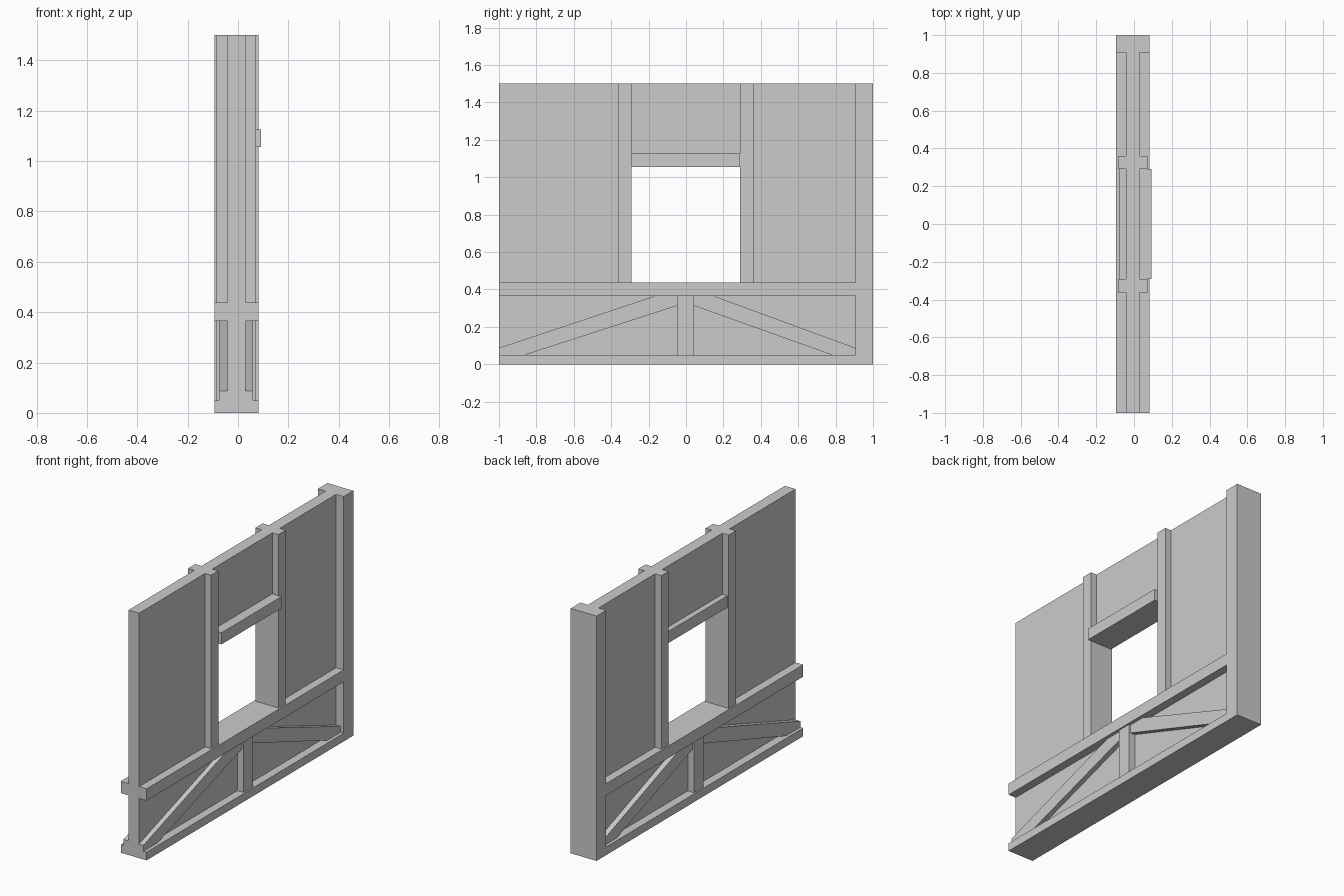
import bpy
import bmesh

# Remove the default cube only
cube = bpy.data.objects.get("Cube")
if cube:
    bpy.data.objects.remove(cube, do_unlink=True)

# Single plain material
COLOUR = (0.6, 0.6, 0.6, 1.0)
grey = bpy.data.materials.new("plain_grey")
grey.use_nodes = True
grey.diffuse_color = COLOUR
grey.node_tree.nodes["Principled BSDF"].inputs["Base Color"].default_value = COLOUR


def slab(name, x_range, outline):
    """Extrude a (y, z) outline across the wall thickness."""
    x0, x1 = x_range
    bm = bmesh.new()
    face = bm.faces.new([bm.verts.new((x0, y, z)) for y, z in outline])
    moved = bmesh.ops.extrude_face_region(bm, geom=[face])["geom"]
    verts = [g for g in moved if isinstance(g, bmesh.types.BMVert)]
    bmesh.ops.translate(bm, verts=verts, vec=(x1 - x0, 0, 0))
    bmesh.ops.recalc_face_normals(bm, faces=bm.faces)
    mesh = bpy.data.meshes.new(name)
    bm.to_mesh(mesh)
    bm.free()
    mesh.materials.append(grey)
    obj = bpy.data.objects.new(name, mesh)
    bpy.context.collection.objects.link(obj)
    return obj


def beam(name, x_range, y0, y1, z0, z1):
    return slab(name, x_range, [(y0, z0), (y1, z0), (y1, z1), (y0, z1)])


# Thickness ranges of the layers
PANEL = (-0.042, 0.03)
BRACE = (-0.075, 0.06)
STUD = (-0.085, 0.071)
FRAME = (-0.094, 0.081)
LINTEL = (-0.077, 0.092)

# Key positions along the wall and up it
END, POST, TOP = -1.0, 0.907, 1.5
WIN_A, WIN_B, STUD_W = -0.292, 0.29, 0.07
SILL, RAIL_LOW, RAIL_TOP = 0.05, 0.365, 0.438
LINTEL_LOW, LINTEL_TOP = 1.055, 1.126
MID_A, MID_B = -0.048, 0.043

# Main timbers
beam("corner_post", FRAME, POST, 1.0, 0, TOP)
beam("bottom_sill", FRAME, END, POST, 0, SILL)
beam("middle_rail", FRAME, END, POST, RAIL_LOW, RAIL_TOP)
beam("window_lintel", LINTEL, WIN_A, WIN_B, LINTEL_LOW, LINTEL_TOP)
beam("front_window_stud", STUD, WIN_A - STUD_W, WIN_A, RAIL_TOP, TOP)
beam("back_window_stud", STUD, WIN_B, WIN_B + STUD_W, RAIL_TOP, TOP)
beam("lower_centre_stud", STUD, MID_A, MID_B, SILL, RAIL_LOW)

# Infill panels between the timbers
beam("front_panel", PANEL, END, WIN_A - STUD_W, RAIL_TOP, TOP)
beam("back_panel", PANEL, WIN_B + STUD_W, POST, RAIL_TOP, TOP)
beam("head_panel", PANEL, WIN_A, WIN_B, LINTEL_TOP, TOP)
beam("lower_front_panel", PANEL, END, MID_A, SILL, RAIL_LOW)
beam("lower_back_panel", PANEL, MID_B, POST, SILL, RAIL_LOW)

# Diagonal braces running from the centre stud down to the ends
for name, inner, upper, lower, outer in (
        ("front_brace", MID_A, -0.166, -0.86, END),
        ("back_brace", MID_B, 0.15, 0.78, POST)):
    slab(name, BRACE, [(outer, SILL), (lower, SILL), (inner, 0.313),
                       (inner, RAIL_LOW), (upper, RAIL_LOW), (outer, 0.087)])
